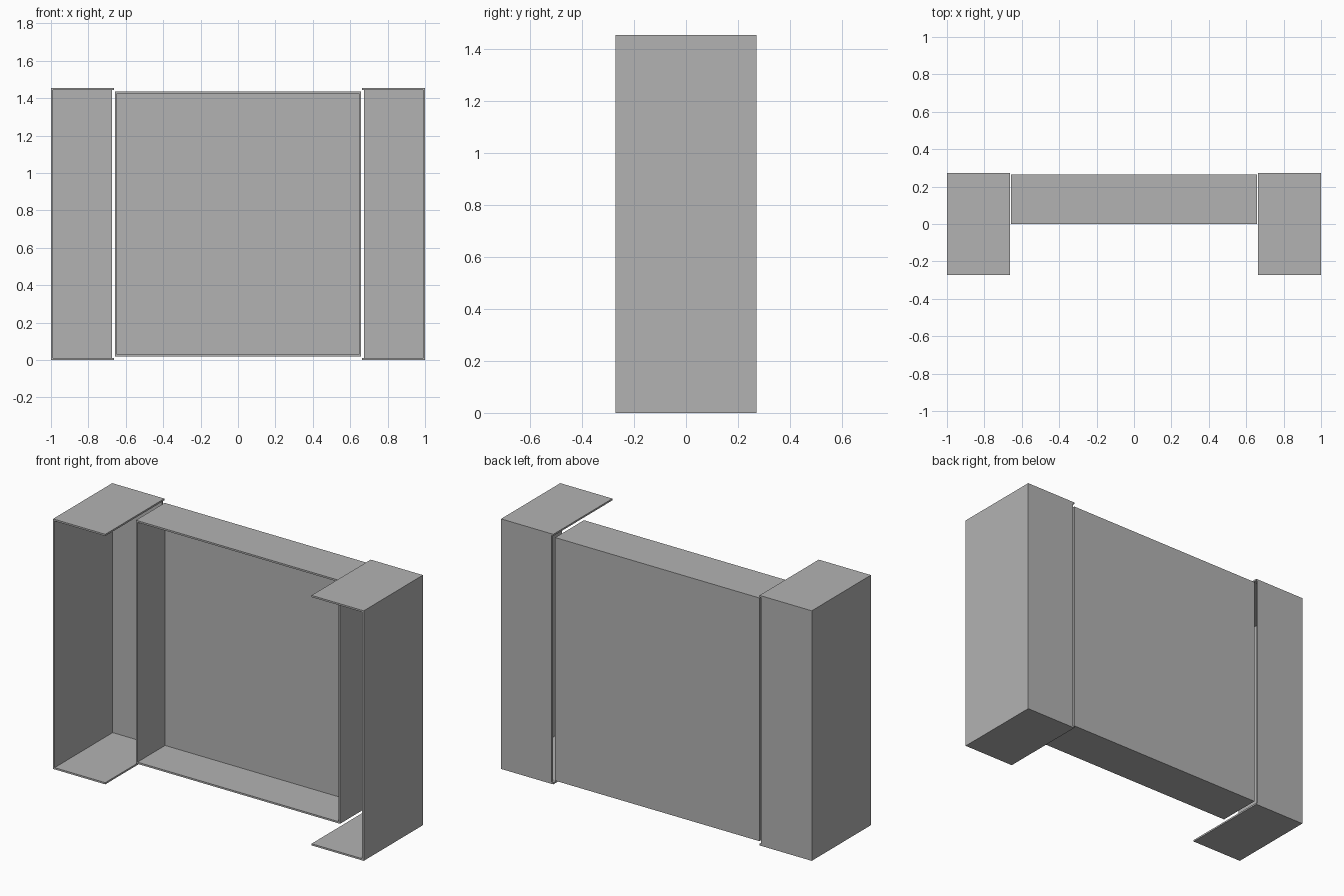
import bpy

if "Cube" in bpy.data.objects:
    bpy.data.objects.remove(bpy.data.objects["Cube"])

# Single grey finish
grey = bpy.data.materials.new("plain_grey")
grey.use_nodes = True
colour = (0.45, 0.45, 0.45, 1)
grey.diffuse_color = colour
grey.node_tree.nodes["Principled BSDF"].inputs["Base Color"].default_value = colour


def panel(name, x, y, z):
    """Flat board filling the given (min, max) range on each axis."""
    bpy.ops.mesh.primitive_cube_add(size=1, location=[sum(r) / 2 for r in (x, y, z)])
    board = bpy.context.object
    board.name = name
    board.scale = [abs(r[1] - r[0]) for r in (x, y, z)]
    bpy.ops.object.transform_apply(location=False, rotation=False, scale=True)
    board.data.materials.append(grey)


T = 0.01            # board thickness
H = 1.455           # full height
D = 0.272           # half depth of the side cabinets
INNER = 0.664       # inner edge of the side cabinets

# Side cabinets, open at the front and on the inner side
for side, s in (("left", 1), ("right", -1)):
    full_x = sorted((s * INNER, s))
    back_x = sorted((s * (INNER + T), s * (1 - T)))
    panel(side + "_cabinet_bottom", full_x, (-D, D), (0, T))
    panel(side + "_cabinet_top", full_x, (-D, D), (H - T, H))
    panel(side + "_cabinet_outer_wall", sorted((s * (1 - T), s)), (-D, D), (T, H - T))
    panel(side + "_cabinet_back", back_x, (D - T, D), (T, H - T))

# Middle cabinet, open at the front
W = 0.657
LOW, HIGH = 0.02, 1.435
FRONT, BACK = 0, 0.264
panel("middle_back", (-W, W), (BACK - T, BACK), (LOW, HIGH))
panel("middle_bottom", (-W, W), (FRONT, BACK - T), (LOW, LOW + T))
panel("middle_top", (-W, W), (FRONT, BACK - T), (HIGH - T, HIGH))
for side, s in (("left", 1), ("right", -1)):
    panel("middle_" + side + "_wall", sorted((s * (W - T), s * W)),
          (FRONT, BACK - T), (LOW + T, HIGH - T))
